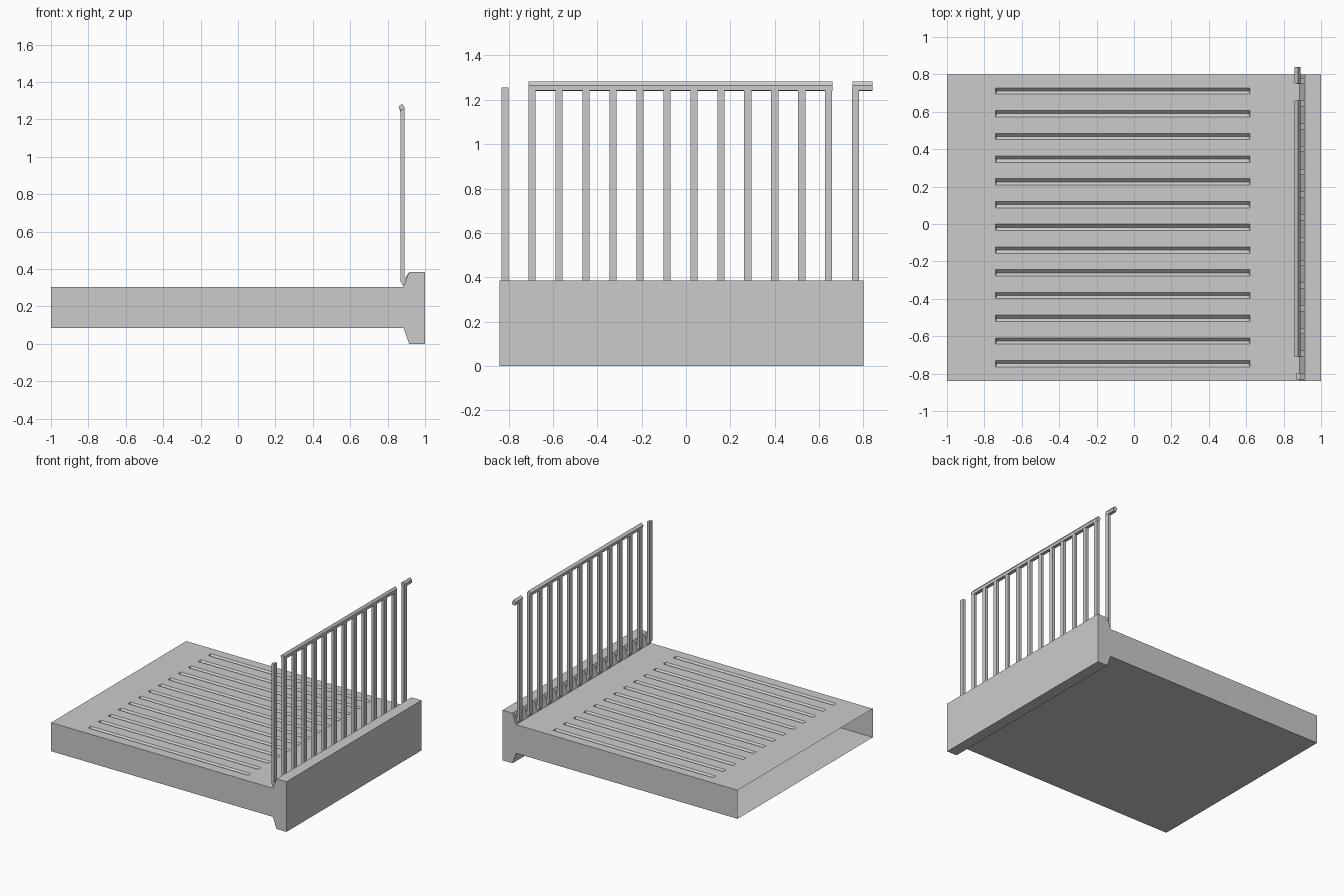
import bpy, bmesh

if "Cube" in bpy.data.objects:
    bpy.data.objects.remove(bpy.data.objects["Cube"])

Y0, Y1 = -0.84, 0.80
TOP = 0.305
PITCH = 0.1215


def finish(bm, name):
    bmesh.ops.remove_doubles(bm, verts=bm.verts, dist=0.0002)
    bmesh.ops.recalc_face_normals(bm, faces=bm.faces)
    mesh = bpy.data.meshes.new(name)
    bm.to_mesh(mesh)
    bm.free()
    obj = bpy.data.objects.new(name, mesh)
    bpy.context.collection.objects.link(obj)
    return obj


def face(bm, *pts):
    return bm.faces.new([bm.verts.new(p) for p in pts])


def prism(bm, profile, y0, y1):
    """Extrude a closed x-z profile along y."""
    n = len(profile)
    a = [bm.verts.new((x, y0, z)) for x, z in profile]
    b = [bm.verts.new((x, y1, z)) for x, z in profile]
    bm.faces.new(a)
    bm.faces.new(b[::-1])
    for i in range(n):
        j = (i + 1) % n
        bm.faces.new((a[i], b[i], b[j], a[j]))


# Slab with raised kerb; the inner end at x = -1 is open
profile = [(-1, TOP), (-1, 0.085), (0.885, 0.085), (0.915, 0), (1, 0),
           (1, 0.385), (0.915, 0.385), (0.885, TOP)]
bm = bmesh.new()
for y in (Y0, Y1):
    face(bm, *[(x, y, z) for x, z in profile])
for (xa, za), (xb, zb) in zip(profile[1:-1], profile[2:]):
    face(bm, (xa, Y0, za), (xb, Y0, zb), (xb, Y1, zb), (xa, Y1, za))


def deck(xa, xb, ya, yb):
    face(bm, (xa, ya, TOP), (xb, ya, TOP), (xb, yb, TOP), (xa, yb, TOP))


# Deck surface with drainage grooves
GX0, GX1, HALF, DEPTH = -0.74, 0.62, 0.017, 0.017
deck(-1, GX0, Y0, Y1)
deck(GX1, 0.885, Y0, Y1)
last = Y0
for i in range(13):
    y = -0.747 + i * PITCH
    ya, yb = y - HALF, y + HALF
    deck(GX0, GX1, last, ya)
    last = yb
    f0, f1 = (GX0 + 0.006, y, TOP - DEPTH), (GX1 - 0.006, y, TOP - DEPTH)
    a0, a1 = (GX0, ya, TOP), (GX1, ya, TOP)
    b0, b1 = (GX0, yb, TOP), (GX1, yb, TOP)
    face(bm, a0, a1, f1, f0)
    face(bm, f0, f1, b1, b0)
    face(bm, a0, f0, b0)
    face(bm, a1, b1, f1)
deck(GX0, GX1, last, Y1)
finish(bm, "balcony_slab")

# Upright bars, each with a foot bent into the kerb
bar = [(0.868, 1.255), (0.868, 0.335), (0.885, 0.307), (0.914, 0.383),
       (0.889, 0.345), (0.889, 1.255)]
bm = bmesh.new()
for i in range(14):
    y = -0.815 + i * PITCH
    prism(bm, bar, y - 0.016, y + 0.016)
finish(bm, "railing_bars")

# Handrail in two lengths
rail = [(0.859, 1.268), (0.868, 1.239), (0.890, 1.243), (0.890, 1.265),
        (0.877, 1.283)]
bm = bmesh.new()
prism(bm, rail, -0.71, 0.66)
prism(bm, rail, 0.75, 0.84)
finish(bm, "handrail")
